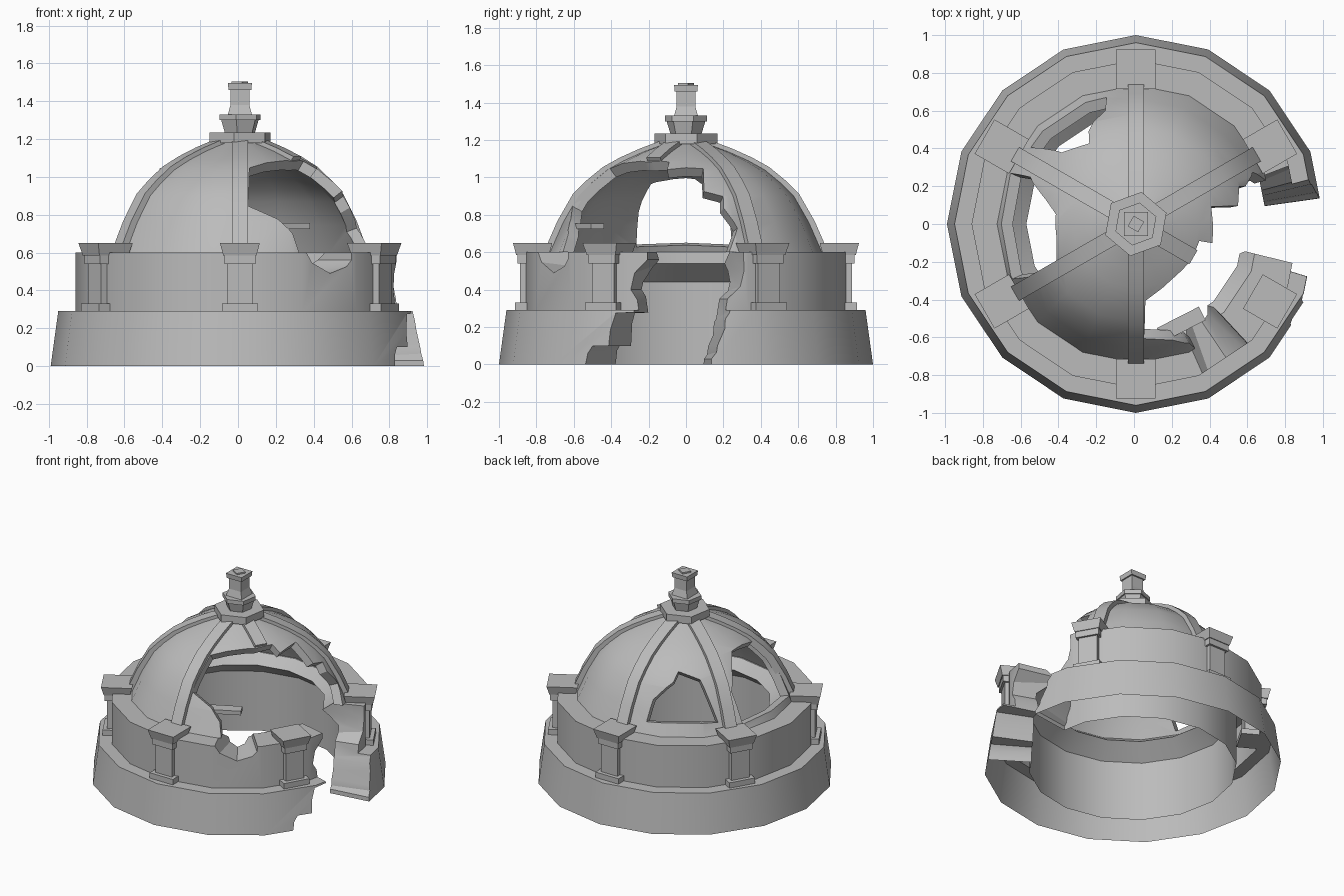
import bpy, bmesh, math
from mathutils import Matrix, Vector

if "Cube" in bpy.data.objects:
    bpy.data.objects.remove(bpy.data.objects["Cube"], do_unlink=True)

stone = bpy.data.materials.new("grey_stone")
stone.use_nodes = True
stone.diffuse_color = (0.5, 0.5, 0.5, 1)
stone.node_tree.nodes["Principled BSDF"].inputs["Base Color"].default_value = (0.5, 0.5, 0.5, 1)

SIDES = 16
SPRING = 0.6
CENTRE_X = 0.01
PIER_ANGLES = [30 + 60 * i for i in range(6)]
# Dome outline as (radius, z), from springing to crown
OUTLINE = [(0.735, 0.6), (0.665, 0.76), (0.585, 0.9), (0.515, 0.97), (0.43, 1.04),
           (0.34, 1.09), (0.24, 1.135), (0.12, 1.18)]


def finish(bm, name, smooth=False):
    bm.transform(Matrix.Translation((CENTRE_X, 0, 0)))
    bmesh.ops.recalc_face_normals(bm, faces=bm.faces)
    mesh = bpy.data.meshes.new(name)
    bm.to_mesh(mesh)
    bm.free()
    mesh.materials.append(stone)
    obj = bpy.data.objects.new(name, mesh)
    bpy.context.scene.collection.objects.link(obj)
    if smooth:
        soften(mesh)
    return obj


def soften(mesh):
    mesh.shade_smooth()
    mesh.set_sharp_from_angle(angle=math.radians(30))


def polar(r, deg, z):
    a = math.radians(deg)
    return Vector((r * math.cos(a), r * math.sin(a), z))


def bridge(bm, rings, closed):
    """Join matching loops of vertices with quads."""
    pairs = list(zip(rings, rings[1:] + rings[:1])) if closed else list(zip(rings, rings[1:]))
    for a, b in pairs:
        for i in range(len(a)):
            j = (i + 1) % len(a)
            bm.faces.new((a[i], a[j], b[j], b[i]))


def ring_solid(name, profile):
    """Revolve a closed (radius, z) profile around the vertical axis."""
    bm = bmesh.new()
    rings = [[bm.verts.new(polar(r, 360 * i / SIDES, z)) for i in range(SIDES)] for r, z in profile]
    bridge(bm, rings, True)
    return finish(bm, name)


def stack(name, levels, sides, turn=0, matrix=Matrix()):
    """Tapered prism through (radius, z) levels."""
    bm = bmesh.new()
    rings = [[bm.verts.new(polar(r, turn + 360 * i / sides, z)) for i in range(sides)] for r, z in levels]
    bridge(bm, rings, False)
    bm.faces.new(rings[0])
    bm.faces.new(rings[-1])
    bm.transform(matrix)
    return finish(bm, name)


def dome_radius(z):
    for (r0, z0), (r1, z1) in zip(OUTLINE, OUTLINE[1:]):
        if z <= z1:
            return r0 + (r1 - r0) * max(z - z0, 0) / (z1 - z0)
    return OUTLINE[-1][0]


def breach(outline, near, far, on_dome):
    """Cutter fanning outward through an (angle, z) outline."""
    bm = bmesh.new()
    centre = Vector((0, 0, 0.5))
    loops = []
    for s in (near, far):
        points = []
        for deg, z in outline:
            if on_dome:
                points.append(centre + (polar(dome_radius(z), deg, z) - centre) * s)
            else:
                points.append(polar(s, deg, z))
        loop = [bm.verts.new(p) for p in points]
        # Fan each cap around its own middle
        hub = bm.verts.new(sum(points, Vector()) / len(points))
        for i in range(len(loop)):
            bm.faces.new((loop[i - 1], loop[i], hub))
        loops.append(loop)
    bridge(bm, loops, False)
    bmesh.ops.triangulate(bm, faces=bm.faces)
    cutter = finish(bm, "cutter")
    cutter.hide_render = True
    return cutter


def carve(obj, cutters):
    for c in cutters:
        mod = obj.modifiers.new("breach", "BOOLEAN")
        mod.operation, mod.solver, mod.object = "DIFFERENCE", "EXACT", c
    graph = bpy.context.evaluated_depsgraph_get()
    mesh = bpy.data.meshes.new_from_object(obj.evaluated_get(graph))
    obj.modifiers.clear()
    obj.data = mesh
    for c in cutters:
        bpy.data.objects.remove(c, do_unlink=True)


# Base and drum in one hollow ring, broken open on one side
drum = ring_solid("base_and_drum", [
    (1.0, 0), (0.96, 0.29), (0.87, 0.29), (0.87, 0.6), (0.66, 0.6),
    (0.58, 0.54), (0.7, 0.44), (0.7, 0)])
base_gap = [(-34, -0.1), (-33, 0.02), (-31, 0.1), (-25, 0.1), (-23, 0.275),
            (13, 0.28), (10, 0.1), (8, 0.03), (7, -0.1)]
drum_gap = [(-17, 0.2), (-17, 0.28), (-20, 0.4), (-14, 0.56), (-14, 0.7),
            (20, 0.7), (21, 0.5), (15, 0.35), (11, 0.2)]
notch = [(-66, 0.7), (-66, 0.6), (-56, 0.49), (-47, 0.56), (-46, 0.7)]
carve(drum, [breach(base_gap, 0.3, 1.6, False), breach(drum_gap, 0.35, 1.5, False),
             breach(notch, 0.4, 1.3, False)])

# The base is open underneath
bm = bmesh.new()
bm.from_mesh(drum.data)
underside = [f for f in bm.faces if f.calc_center_median().z < 0.005]
bmesh.ops.delete(bm, geom=underside, context="FACES")
bm.to_mesh(drum.data)
bm.free()
soften(drum.data)

# Dome shell with three holes
inner = [(r * 0.91, SPRING + (z - SPRING) * 0.9) for r, z in OUTLINE]
dome = ring_solid("dome", OUTLINE + inner[::-1])
main_hole = [(-83, 1.05), (-86, 0.85), (-72, 0.78), (-66, 0.7), (-64, 0.56), (-24, 0.56), (17, 0.56),
             (24, 0.73), (19, 0.84), (20, 0.9), (10, 0.93), (13, 1.05), (-14, 1.045),
             (-15, 1.085), (-36, 1.085), (-54, 1.085)]
back_hole = [(103, 0.68), (105, 0.82), (117, 0.93), (120, 0.985), (136, 0.94), (144, 0.68)]
side_hole = [(158, 0.64), (156, 0.85), (165, 0.985), (173, 1.04), (190, 1.04), (206, 1.01),
             (207, 0.85), (204, 0.64)]
carve(dome, [breach(h, 0.3, 3, True) for h in (main_hole, back_hole, side_hole)])
soften(dome.data)


# Ribs over the dome, one snapped off short
def rib(deg, reach):
    bm = bmesh.new()
    sections = []
    for r, z in OUTLINE:
        if r > reach:
            continue
        loop = []
        for s, side in ((0.95, -1), (1.035, -1), (1.035, 1), (0.95, 1)):
            loop.append(bm.verts.new((r * s, side * 0.043, SPRING + (z - SPRING) * s)))
        sections.append(loop)
    bridge(bm, sections, False)
    bm.faces.new(sections[0])
    bm.faces.new(sections[-1])
    bm.transform(Matrix.Rotation(math.radians(deg), 4, "Z"))
    finish(bm, "dome_rib", True)


# Piers around the drum: foot, shaft, neck and flared cap
ROOT2 = math.sqrt(2)
for deg in PIER_ANGLES:
    rib(deg, 0.35 if deg == 330 else 1)
    place = Matrix.Rotation(math.radians(deg), 4, "Z") @ Matrix.Translation((0.82, 0, 0))
    for part, levels in {
        "pier_foot": [(0.095, 0.29), (0.095, 0.33)],
        "pier_shaft": [(0.067, 0.33), (0.067, 0.54)],
        "pier_neck": [(0.082, 0.54), (0.082, 0.59)],
        "pier_cap": [(0.088, 0.585), (0.105, 0.65)],
    }.items():
        stack(part, [(r * ROOT2, z) for r, z in levels], 4, 45, place)

# Crown and lantern
stack("crown_plate", [(0.172, 1.18), (0.172, 1.235)], 6, 20)
stack("lantern_foot", [(0.085, 1.235), (0.105, 1.3)], 6, 20)
stack("lantern_plate", [(0.115, 1.3), (0.115, 1.33)], 6, 20)
stack("lantern_shaft", [(0.09, 1.33), (0.07, 1.38), (0.07, 1.46)], 4, 45)
stack("lantern_cap", [(0.085, 1.46), (0.09, 1.495)], 4, 45)
stack("lantern_tip", [(0.045, 1.49), (0.045, 1.505)], 4, 15)

# Loose slab left inside the breach
bm = bmesh.new()
bmesh.ops.create_cube(bm, size=1)
bm.transform(Matrix.Translation((0.24, -0.53, 0.74)) @ Matrix.Rotation(math.radians(27), 4, "Z")
             @ Matrix.Diagonal((0.25, 0.08, 0.03, 1)))
finish(bm, "loose_slab")
